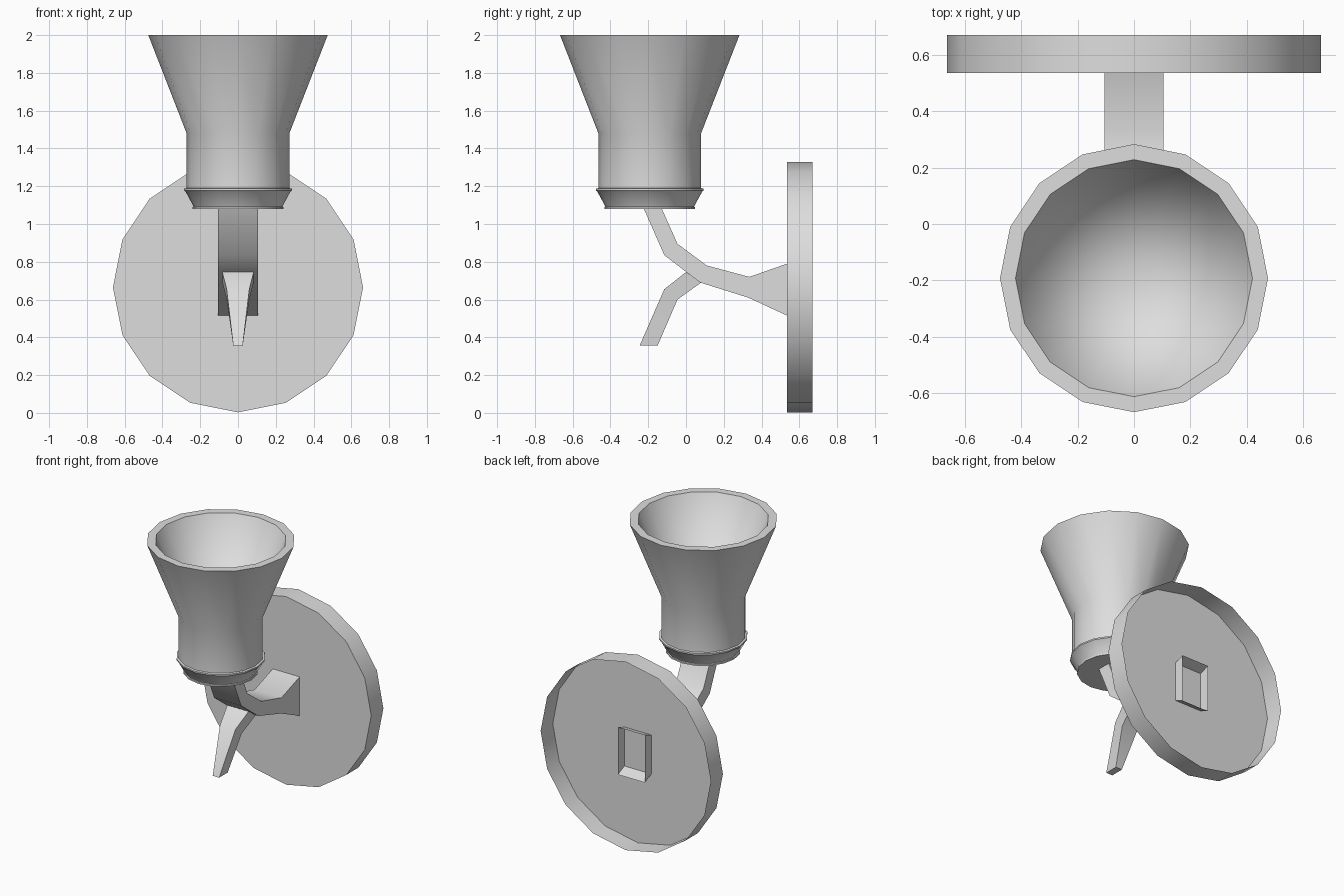
import bpy, bmesh, math

cube = bpy.data.objects.get("Cube")
if cube:
    bpy.data.objects.remove(cube, do_unlink=True)

grey = bpy.data.materials.new("light_grey")
grey.use_nodes = True
grey.diffuse_color = (0.73, 0.73, 0.73, 1)
grey.node_tree.nodes["Principled BSDF"].inputs["Base Color"].default_value = (0.73, 0.73, 0.73, 1)


def loft(name, sections, tip=None, open_end=False):
    """Skin matching closed sections; finish with a cap, a pointed tip or an open end."""
    bm = bmesh.new()
    rings = [[bm.verts.new(p) for p in s] for s in sections]
    n = len(rings[0])
    for a, b in zip(rings, rings[1:]):
        for i in range(n):
            j = (i + 1) % n
            bm.faces.new((a[i], a[j], b[j], b[i]))
    bm.faces.new(rings[0])
    if tip:
        point = bm.verts.new(tip)
        for i in range(n):
            bm.faces.new((rings[-1][i], rings[-1][(i + 1) % n], point))
    elif not open_end:
        bm.faces.new(rings[-1])
    bmesh.ops.recalc_face_normals(bm, faces=bm.faces)
    mesh = bpy.data.meshes.new(name)
    bm.to_mesh(mesh)
    bm.free()
    mesh.materials.append(grey)
    obj = bpy.data.objects.new(name, mesh)
    bpy.context.collection.objects.link(obj)
    bpy.ops.object.select_all(action='DESELECT')
    obj.select_set(True)
    bpy.context.view_layer.objects.active = obj
    bpy.ops.object.shade_smooth_by_angle(angle=math.radians(35))


def circle(r, sides=16):
    angles = [2 * math.pi * i / sides for i in range(sides)]
    return [(r * math.sin(a), r * math.cos(a)) for a in angles]


def strip(upper, lower, widths):
    """Rectangular sections between two side-view outlines."""
    return [[(-w, *u), (w, *u), (w, *l), (-w, *l)]
            for u, l, w in zip(upper, lower, widths)]


# Wall plate: shallow round pan, open at the back
PLATE_Z = 0.665
loft("wall_plate", [[(x, y, PLATE_Z + z) for x, z in circle(0.662)]
                    for y in (0.535, 0.67)], open_end=True)

# Cup: turned profile from the base, up the outside and over the rim to a conical bowl
CUP_Y = -0.192
profile = [(0.24, 1.08), (0.24, 1.09), (0.235, 1.093), (0.278, 1.172),
           (0.285, 1.177), (0.285, 1.187), (0.272, 1.19), (0.272, 1.48),
           (0.475, 2.0), (0.42, 2.0)]
loft("cup", [[(x, CUP_Y + y, z) for x, y in circle(r)] for r, z in profile],
     tip=(0, CUP_Y, 1.14))

# Bent arm from the cup base, its flared open end passing through the plate
loft("support_arm", strip(
    [(-0.13, 1.085), (-0.045, 0.895), (0.11, 0.78), (0.335, 0.72), (0.607, 0.815)],
    [(-0.225, 1.085), (-0.115, 0.835), (0.075, 0.69), (0.33, 0.61), (0.607, 0.482)],
    [0.105] * 5), open_end=True)

# Tapered hook hanging below the arm
loft("lower_hook", strip(
    [(0.0, 0.745), (-0.115, 0.655), (-0.245, 0.357)],
    [(0.08, 0.69), (-0.045, 0.6), (-0.15, 0.357)],
    [0.083, 0.06, 0.025]))
